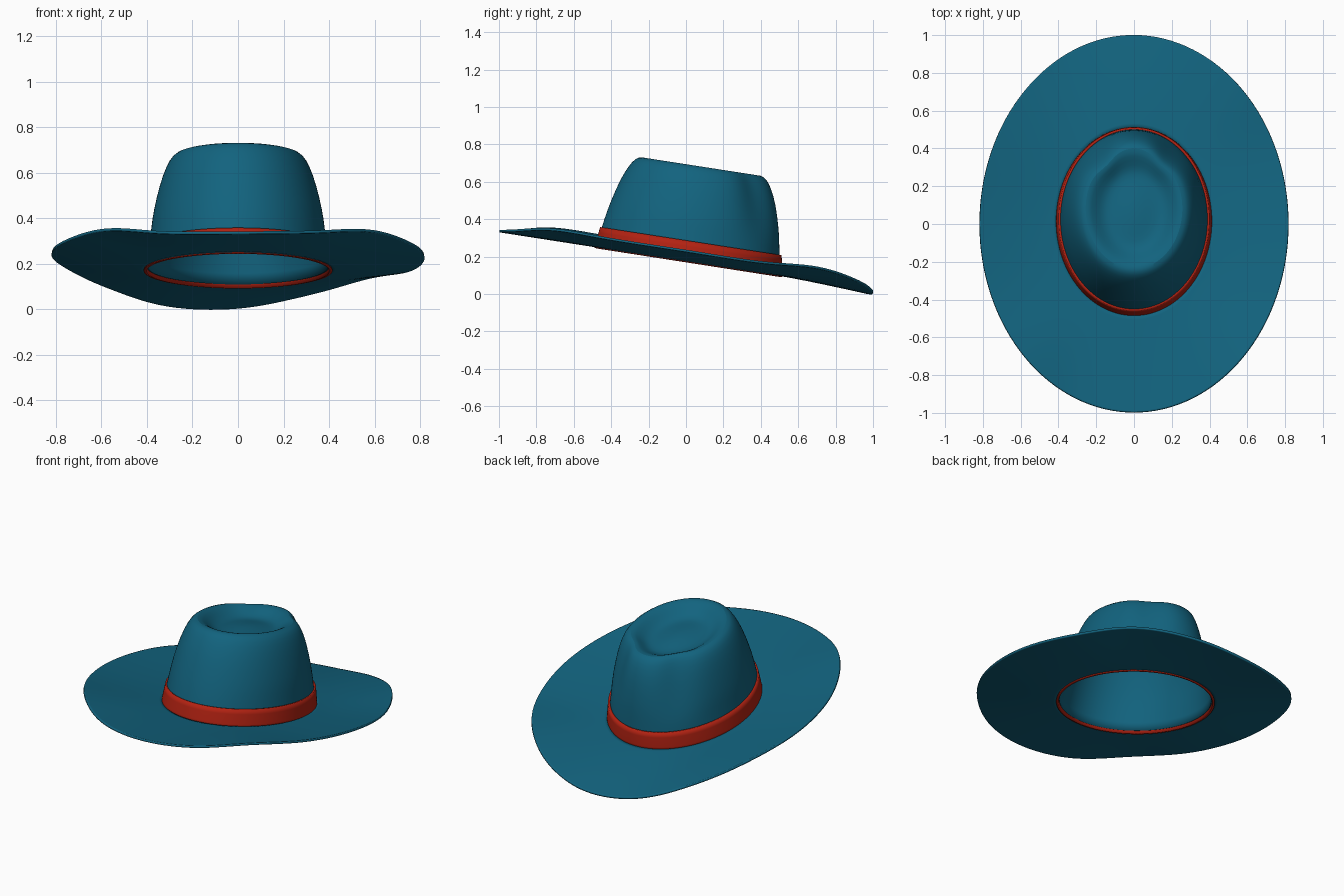
import bpy, math

if "Cube" in bpy.data.objects:
    bpy.data.objects.remove(bpy.data.objects["Cube"])

SEG = 64


def material(name, rgb):
    m = bpy.data.materials.new(name)
    m.diffuse_color = (*rgb, 1)
    m.use_nodes = True
    m.node_tree.nodes["Principled BSDF"].inputs["Base Color"].default_value = m.diffuse_color
    return m


teal = material("teal felt", (0.006, 0.125, 0.21))
red = material("red ribbon", (0.45, 0.016, 0.006))


def base(y):
    """Height of the tilted hat plane."""
    return 0.175 - 0.155 * y


def loft(name, rings, mat, thick, offset, cap=False):
    """Skin closed rings of points, smooth them and give them thickness."""
    n = len(rings[0])
    verts = [p for r in rings for p in r]
    faces = [(i * n + j, i * n + (j + 1) % n, (i + 1) * n + (j + 1) % n, (i + 1) * n + j)
             for i in range(len(rings) - 1) for j in range(n)]
    if cap:
        faces.append([(len(rings) - 1) * n + j for j in range(n)])
    me = bpy.data.meshes.new(name)
    me.from_pydata(verts, [], faces)
    me.materials.append(mat)
    ob = bpy.data.objects.new(name, me)
    bpy.context.collection.objects.link(ob)
    bpy.ops.object.select_all(action='DESELECT')
    ob.select_set(True)
    bpy.context.view_layer.objects.active = ob
    bpy.ops.object.shade_smooth_by_angle(angle=math.radians(45))
    sub = ob.modifiers.new("smooth", 'SUBSURF')
    sub.levels = sub.render_levels = 1
    sol = ob.modifiers.new("thickness", 'SOLIDIFY')
    sol.thickness, sol.offset = thick, offset
    return ob


def angles():
    return [2 * math.pi * j / SEG for j in range(SEG)]


def oval(h, front, back, half, pinch=0.0):
    """Oval ring at height h above the hat plane, with two pinches at the back."""
    pts = []
    for a in angles():
        d = math.degrees(a)
        dent = sum(math.exp(-((d - c) / 17) ** 2) for c in (52, 128))
        k = 1 - pinch * dent
        x = half * math.cos(a) * k
        y = (front + back) / 2 + (back - front) / 2 * math.sin(a) * k
        pts.append((x, y, base(y) + h))
    return pts


# Brim: wavy edge, lift given every 22.5 degrees from +x
LIFT = [.05, .05, .07, .03, -.018, -.02, .03, .065,
        .065, .06, .06, .012, 0, .015, .055, .05]


def lift(a):
    """Periodic Catmull-Rom through the lift values."""
    f = a / (2 * math.pi) * 16
    i = int(f)
    t = f - i
    p, q, r, s = (LIFT[(i + k) % 16] for k in (-1, 0, 1, 2))
    return q + 0.5 * t * (r - p + t * (2 * p - 5 * q + 4 * r - s + t * (3 * (q - r) + s - p)))


inner = oval(0, -0.482, 0.507, 0.407)
brim = []
for t in (1, .97, .85, .7, .55, .4, .25, .1, 0):
    ring = []
    for a, p in zip(angles(), inner):
        x = p[0] + (0.82 * math.cos(a) - p[0]) * t
        y = p[1] + (math.sin(a) - p[1]) * t
        ring.append((x, y, base(y) + lift(a) * t ** 1.4))
    brim.append(ring)
loft("brim", brim, teal, 0.012, 1)

# Crown: tapering wall, rounded rim, dished top with a raised middle
crown = [oval(*r) for r in (
    (.012, -.477, .502, .402, 0),
    (.11, -.452, .501, .389, 0),
    (.19, -.427, .499, .381, .02),
    (.26, -.402, .496, .372, .05),
    (.385, -.352, .480, .343, .085),
    (.465, -.305, .455, .314, .10),
    (.507, -.272, .430, .288, .10),
    (.524, -.238, .402, .256, .09),
    (.512, -.200, .362, .225, .06),
    (.480, -.160, .312, .185, .03),
    (.460, -.120, .265, .145, 0),
    (.466, -.060, .205, .090, 0),
    (.474, .020, .130, .035, 0),
    (.475, .065, .085, .006, 0))]
loft("crown", crown, teal, 0.008, -1, cap=True)

# Ribbon band around the foot of the crown
band = [oval(*r) for r in (
    (-.004, -.490, .514, .415),
    (.05, -.477, .515, .409),
    (.112, -.460, .512, .400))]
loft("hat_band", band, red, 0.014, -1)
